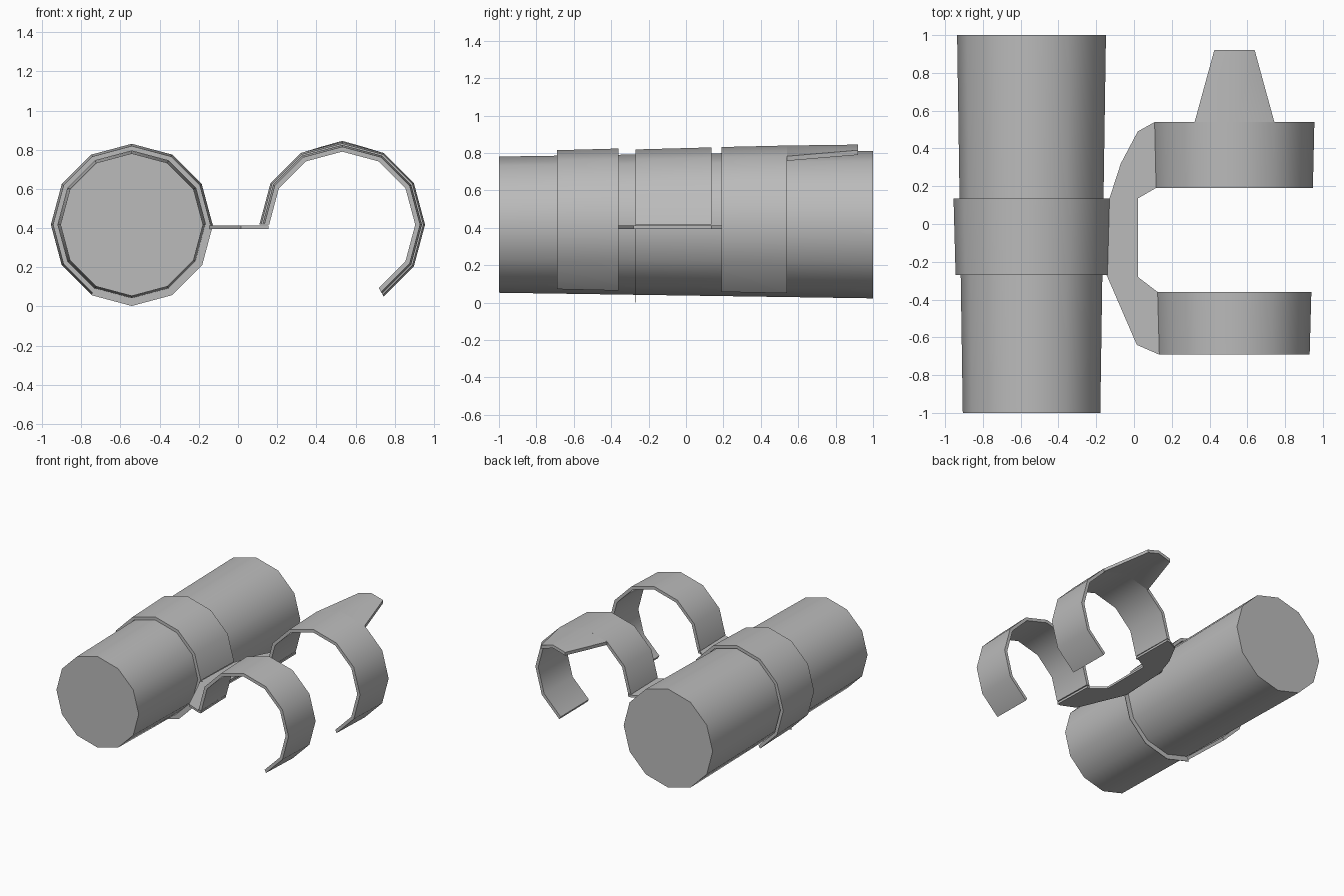
import bpy, bmesh, math
from mathutils import Vector

if "Cube" in bpy.data.objects:
    bpy.data.objects.remove(bpy.data.objects["Cube"])

CZ = 0.417      # height of all the tube axes
LX, RX = -0.5425, 0.532
grey = bpy.data.materials.new("plain_grey")
grey.diffuse_color = (0.5, 0.5, 0.5, 1)
grey.use_nodes = True
grey.node_tree.nodes["Principled BSDF"].inputs["Base Color"].default_value = grey.diffuse_color


def finish(name, bm, smooth=True):
    bmesh.ops.recalc_face_normals(bm, faces=bm.faces)
    me = bpy.data.meshes.new(name)
    bm.to_mesh(me)
    bm.free()
    ob = bpy.data.objects.new(name, me)
    bpy.context.collection.objects.link(ob)
    me.materials.append(grey)
    if smooth:
        bpy.ops.object.select_all(action='DESELECT')
        ob.select_set(True)
        bpy.context.view_layer.objects.active = ob
        bpy.ops.object.shade_smooth_by_angle(angle=math.radians(40))
    return ob


def loft(name, front, back, smooth=True):
    """Join two matching closed outlines and cap both ends with quads or an n-gon."""
    bm = bmesh.new()
    a = [bm.verts.new(p) for p in front]
    b = [bm.verts.new(p) for p in back]
    n = len(a)
    for i in range(n):
        j = (i + 1) % n
        bm.faces.new((a[i], a[j], b[j], b[i]))
    return bm, a, b


def polar(cx, r, deg, y):
    t = math.radians(deg)
    return Vector((cx + r * math.cos(t), y, CZ + r * math.sin(t)))


def strip_caps(bm, ring):
    # outline is outer points followed by reversed inner points
    n = len(ring)
    for i in range(n // 2 - 1):
        bm.faces.new((ring[i], ring[i + 1], ring[n - 2 - i], ring[n - 1 - i]))


def clip(name, cx, start, end, y0, y1, r0, r1, thick=0.025):
    degs = range(start, end + 1, 30)

    def outline(r, y):
        return ([polar(cx, r, d, y) for d in degs]
                + [polar(cx, r - thick, d, y) for d in reversed(degs)])
    bm, a, b = loft(name, outline(r0, y0), outline(r1, y1))
    strip_caps(bm, a)
    strip_caps(bm, b)
    return finish(name, bm)


# tapered twelve-sided barrel
bm, a, b = loft("barrel",
                [polar(LX, 0.364, d, -1) for d in range(0, 360, 30)],
                [polar(LX, 0.394, d, 1) for d in range(0, 360, 30)])
bm.faces.new(a)
bm.faces.new(b)
finish("barrel", bm)

# open strap around the barrel, and its thin lower rib
clip("barrel_strap", LX, 0, 240, -0.27, 0.135, 0.402, 0.413)
clip("strap_lower_rib", LX, 240, 360, -0.27, -0.266, 0.415, 0.415, 0.04)

# two open clips on the other side
clip("front_clip", RX, -60, 180, -0.69, -0.36, 0.398, 0.407)
clip("back_clip", RX, -60, 180, 0.19, 0.54, 0.415, 0.423)

# tapered roof-shaped tab behind the back clip


def tab_outline(y, half, ridge, eave, thick=0.025):
    top = [(RX - half, eave), (RX, ridge), (RX + half, eave)]
    return ([Vector((x, y, z)) for x, z in top]
            + [Vector((x, y, z - thick)) for x, z in reversed(top)])


bm, a, b = loft("tab", tab_outline(0.54, 0.211, 0.84, 0.783),
                tab_outline(0.92, 0.107, 0.845, 0.815))
strip_caps(bm, a)
strip_caps(bm, b)
finish("clip_tab", bm)

# flat bridge plate joining the strap to both clips
edge = [(0.135, 0.54), (0.11, 0.54), (0.02, 0.49), (-0.07, 0.32), (-0.13, 0.135),
        (-0.145, -0.27), (0.015, -0.64), (0.13, -0.69), (0.155, -0.69),
        (0.145, -0.36), (0.125, -0.36), (0.02, -0.28), (0.02, 0.135),
        (0.115, 0.19), (0.14, 0.19)]
bm, a, b = loft("bridge", [Vector((x, y, 0.395)) for x, y in edge],
                [Vector((x, y, 0.412)) for x, y in edge])
bm.faces.new(a)
bm.faces.new(b)
finish("bridge_plate", bm, smooth=False)
